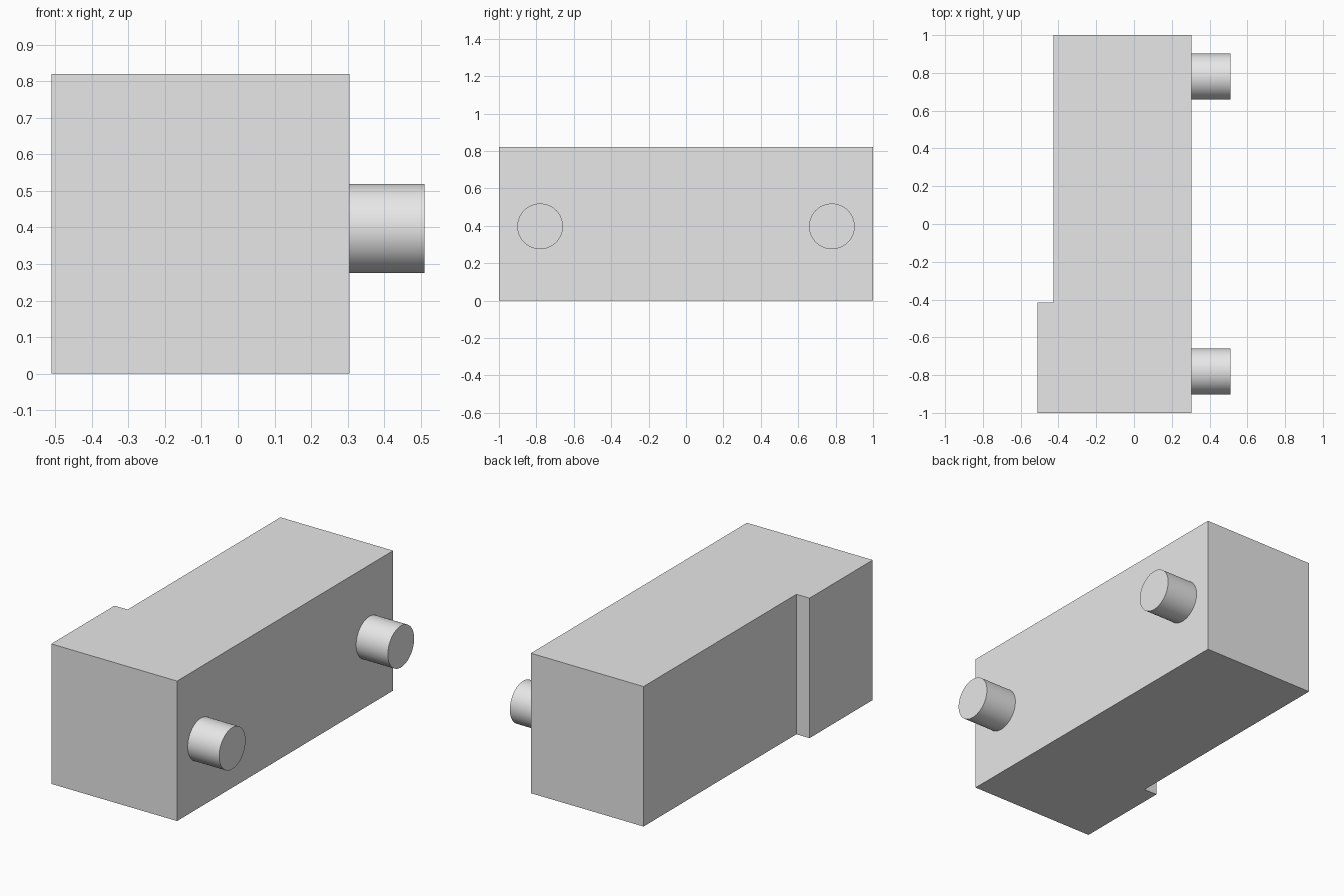
import bpy
import bmesh
import math

if "Cube" in bpy.data.objects:
    bpy.data.objects.remove(bpy.data.objects["Cube"], do_unlink=True)

# Single plain grey
grey = bpy.data.materials.new("plain grey")
grey.use_nodes = True
colour = (0.8, 0.8, 0.8, 1)
grey.diffuse_color = colour
grey.node_tree.nodes["Principled BSDF"].inputs["Base Color"].default_value = colour

HEIGHT = 0.82
FACE_X = 0.305
TIP_X = 0.51


def extruded_block(name, outline, height):
    """Extrude a plan outline upward from the ground."""
    bm = bmesh.new()
    base = bm.faces.new([bm.verts.new((x, y, 0)) for x, y in outline])
    top = bmesh.ops.extrude_face_region(bm, geom=[base])["geom"]
    verts = [v for v in top if isinstance(v, bmesh.types.BMVert)]
    bmesh.ops.translate(bm, verts=verts, vec=(0, 0, height))
    bmesh.ops.recalc_face_normals(bm, faces=bm.faces)
    mesh = bpy.data.meshes.new(name)
    bm.to_mesh(mesh)
    bm.free()
    mesh.materials.append(grey)
    obj = bpy.data.objects.new(name, mesh)
    bpy.context.collection.objects.link(obj)
    return obj


def side_pin(name, y):
    """Round pin standing out of the +x face."""
    root = FACE_X - 0.01
    bpy.ops.mesh.primitive_cylinder_add(
        vertices=64, radius=0.122, depth=TIP_X - root,
        location=((root + TIP_X) / 2, y, 0.397),
        rotation=(0, math.pi / 2, 0))
    pin = bpy.context.object
    pin.name = name
    pin.data.materials.append(grey)
    bpy.ops.object.shade_smooth_by_angle(angle=math.radians(30))


# Block with a shallow step on its -x side, thicker toward the front
extruded_block("stepped_block", [
    (-0.51, -1), (FACE_X, -1), (FACE_X, 1),
    (-0.425, 1), (-0.425, -0.415), (-0.51, -0.415)], HEIGHT)

# Two pins
for name, y in (("front_pin", -0.78), ("back_pin", 0.78)):
    side_pin(name, y)
